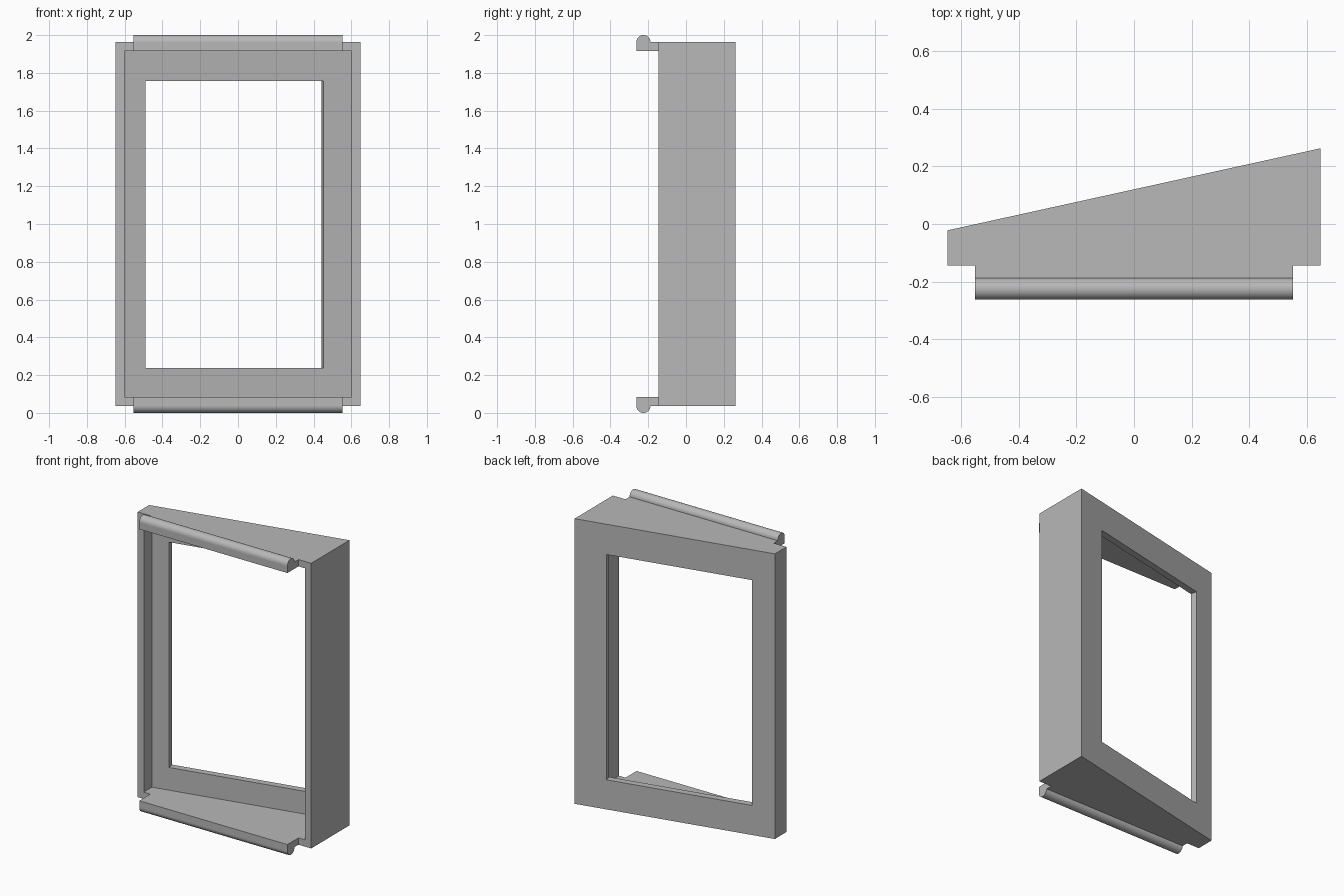
import bpy, bmesh, math
from mathutils import Vector

cube = bpy.data.objects.get("Cube")
if cube:
    bpy.data.objects.remove(cube, do_unlink=True)

grey = bpy.data.materials.new("plain grey")
grey.use_nodes = True
grey.diffuse_color = (0.48, 0.48, 0.48, 1)
grey.node_tree.nodes["Principled BSDF"].inputs["Base Color"].default_value = grey.diffuse_color


def prism(name, points, offset):
    """Extrude a flat outline along an offset."""
    bm = bmesh.new()
    face = bm.faces.new([bm.verts.new(p) for p in points])
    top = bmesh.ops.extrude_face_region(bm, geom=[face])["geom"]
    verts = [v for v in top if isinstance(v, bmesh.types.BMVert)]
    bmesh.ops.translate(bm, verts=verts, vec=offset)
    bmesh.ops.recalc_face_normals(bm, faces=bm.faces)
    mesh = bpy.data.meshes.new(name)
    bm.to_mesh(mesh)
    bm.free()
    mesh.materials.append(grey)
    obj = bpy.data.objects.new(name, mesh)
    bpy.context.collection.objects.link(obj)
    return obj


def cut(target, cutter):
    mod = target.modifiers.new("cut", "BOOLEAN")
    mod.operation = "DIFFERENCE"
    mod.solver = "EXACT"
    mod.object = cutter
    bpy.context.view_layer.objects.active = target
    bpy.ops.object.modifier_apply(modifier=mod.name)
    bpy.data.objects.remove(cutter, do_unlink=True)


HALF_W, TAB_W = 0.648, 0.553
FRONT, LIP = -0.145, -0.263
RADIUS = 0.0375
BOTTOM, TOP = RADIUS, 2 - RADIUS
WALL = 0.046
SLOPE = 0.285 / (2 * HALF_W)


def back(x):
    return 0.1205 + SLOPE * x


# Wedge housing, with a tongue along the front
plan = [(-HALF_W, back(-HALF_W)), (-HALF_W, FRONT), (-TAB_W, FRONT), (-TAB_W, LIP),
        (TAB_W, LIP), (TAB_W, FRONT), (HALF_W, FRONT), (HALF_W, back(HALF_W))]
housing = prism("wedge_housing", [(x, y, BOTTOM) for x, y in plan], (0, 0, TOP - BOTTOM))

# Open cavity; it leaves the tongue as two tabs
inner = HALF_W - WALL
low, high = BOTTOM + WALL, TOP - WALL
plan = [(-inner, back(-inner) - WALL), (-inner, -0.5), (inner, -0.5), (inner, back(inner) - WALL)]
cut(housing, prism("cavity_cutter", [(x, y, low) for x, y in plan], (0, 0, high - low)))

# Window cut square to the slanted back panel
normal = Vector((-SLOPE, 1, 0)).normalized()
corners = [(-0.5, 0.237), (0.442, 0.237), (0.442, 1.758), (-0.5, 1.758)]
window = [Vector((x, back(x), z)) - normal * 0.08 for x, z in corners]
cut(housing, prism("window_cutter", window, normal * 0.16))

# Rounded snap beads on the outer side of each tab
for name, base, side in (("top_bead", TOP, 1), ("bottom_bead", BOTTOM, -1)):
    arc = [math.pi * i / 24 for i in range(25)]
    outline = [(-TAB_W, LIP + RADIUS * (1 + math.cos(a)), base + side * RADIUS * math.sin(a))
               for a in arc]
    bead = prism(name, outline, (2 * TAB_W, 0, 0))
    bpy.ops.object.select_all(action="DESELECT")
    bead.select_set(True)
    bpy.context.view_layer.objects.active = bead
    bpy.ops.object.shade_smooth_by_angle(angle=math.radians(30))
